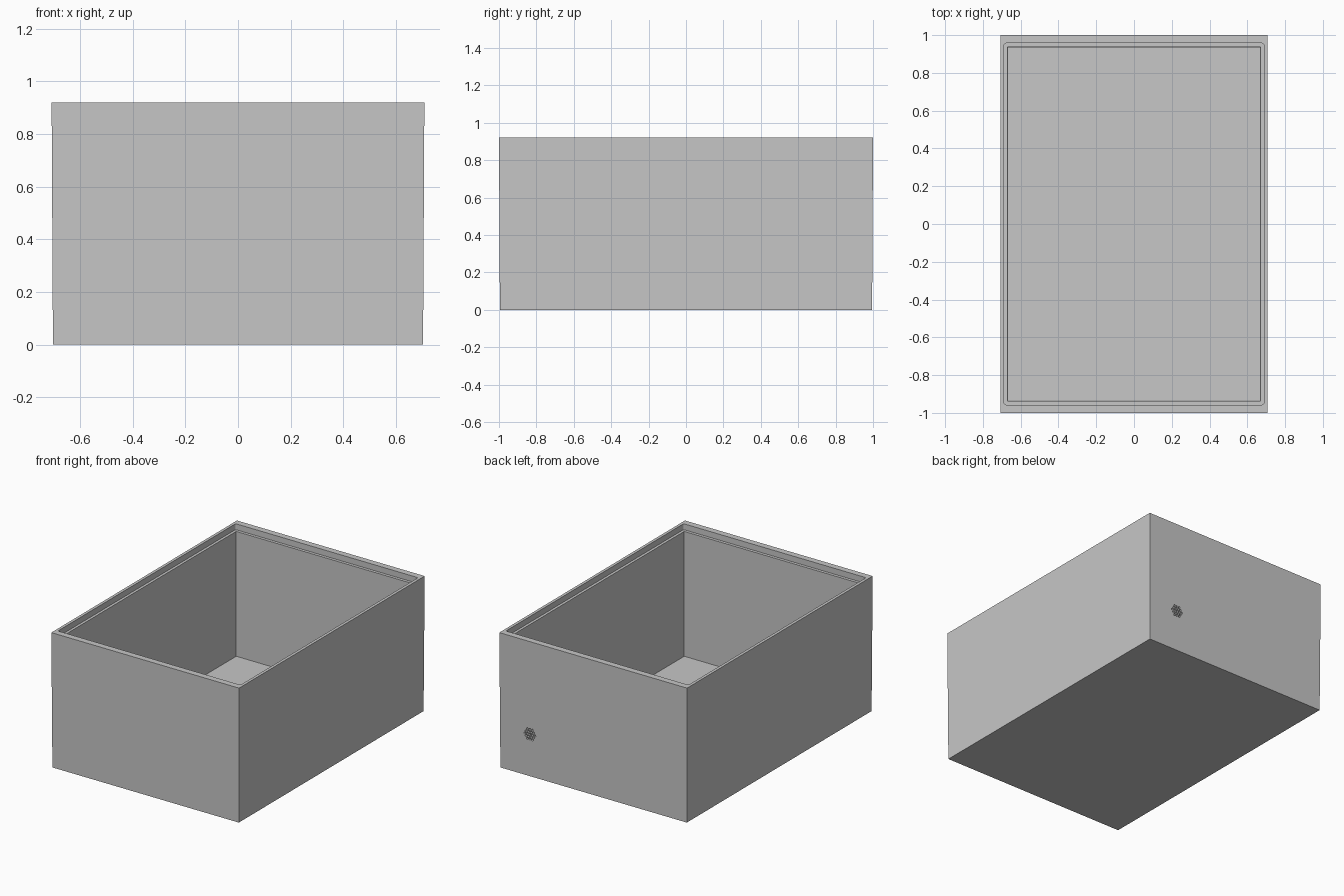
import bpy
import bmesh
import math
from mathutils import Matrix

cube = bpy.data.objects.get("Cube")
if cube:
    bpy.data.objects.remove(cube, do_unlink=True)

HEIGHT = 0.92
FLOOR = 0.03
LEDGE = 0.88
VENT_X, VENT_Z = 0.48, 0.286

grey = bpy.data.materials.new("plain grey")
grey.use_nodes = True
colour = (0.57, 0.57, 0.57, 1)
grey.diffuse_color = colour
grey.node_tree.nodes["Principled BSDF"].inputs["Base Color"].default_value = colour


def finish(name, bm):
    mesh = bpy.data.meshes.new(name)
    bmesh.ops.recalc_face_normals(bm, faces=bm.faces)
    bm.to_mesh(mesh)
    bm.free()
    mesh.materials.append(grey)
    obj = bpy.data.objects.new(name, mesh)
    bpy.context.collection.objects.link(obj)
    return obj


def tapered_box(name, half_x, half_y, z0, z1, draft=0.0, corner=0.0):
    """Box whose foot is smaller than its top by the draft on each side."""
    bm = bmesh.new()
    bmesh.ops.create_cube(bm, size=2)
    for v in bm.verts:
        low = v.co.z < 0
        inset = draft if low else 0
        v.co = (v.co.x * (half_x - inset), v.co.y * (half_y - inset), z0 if low else z1)
    if corner:
        upright = [e for e in bm.edges
                   if abs(e.verts[0].co.z - e.verts[1].co.z) > 0.01]
        bmesh.ops.bevel(bm, geom=upright, offset=corner, segments=4,
                        profile=0.5, affect='EDGES')
    return finish(name, bm)


def cut(target, cutter):
    cutter.hide_render = True
    mod = target.modifiers.new("cut", 'BOOLEAN')
    mod.operation = 'DIFFERENCE'
    mod.solver = 'EXACT'
    mod.object = cutter
    bpy.context.view_layer.objects.active = target
    bpy.ops.object.modifier_apply(modifier=mod.name)
    bpy.data.objects.remove(cutter, do_unlink=True)


# Outer shell with a slight draft
box = tapered_box("open_box", 0.708, 1.0, 0, HEIGHT, draft=0.005)

# Main cavity, then the stepped seat for a lid around the rim
cut(box, tapered_box("cavity_cutter", 0.67, 0.937, FLOOR, HEIGHT + 0.1, draft=0.002))
cut(box, tapered_box("lid_seat_cutter", 0.688, 0.957, LEDGE, HEIGHT + 0.1, corner=0.012))

# Round cluster of small vent holes through the back wall
bm = bmesh.new()
pitch, rings = 0.019, 2
for row in range(-rings, rings + 1):
    count = 2 * rings + 1 - abs(row)
    for i in range(count):
        x = VENT_X + (i - (count - 1) / 2) * pitch
        z = VENT_Z + row * pitch * math.sqrt(3) / 2
        place = Matrix.Translation((x, 0.97, z)) @ Matrix.Rotation(math.pi / 2, 4, 'X')
        bmesh.ops.create_cone(bm, cap_ends=True, segments=12, radius1=0.007,
                              radius2=0.007, depth=0.2, matrix=place)
cut(box, finish("vent_cutter", bm))

# Crisp flat walls, smooth small curves
bpy.ops.object.select_all(action='DESELECT')
box.select_set(True)
bpy.context.view_layer.objects.active = box
bpy.ops.object.shade_smooth_by_angle(angle=math.radians(35))
